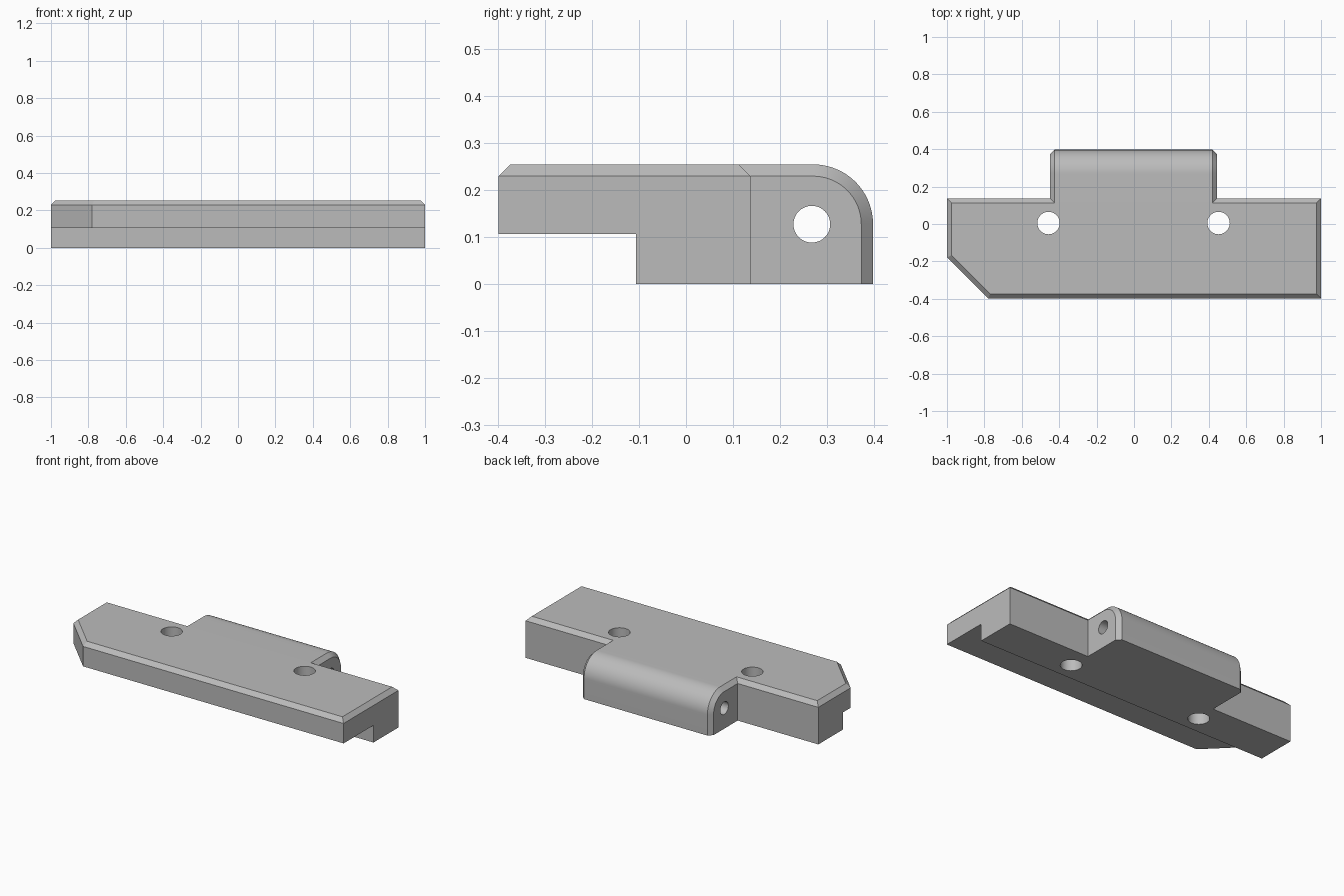
import bpy, bmesh, math

cube = bpy.data.objects.get("Cube")
if cube:
    bpy.data.objects.remove(cube, do_unlink=True)

grey = bpy.data.materials.new("light_grey")
grey.use_nodes = True
grey.diffuse_color = (0.5, 0.5, 0.5, 1)
grey.node_tree.nodes["Principled BSDF"].inputs["Base Color"].default_value = (0.5, 0.5, 0.5, 1)

CHAMFER = 0.025
TOP = 0.254
HALF_DEPTH = 0.398
PLATE_BACK = 0.137
PIN_Y, PIN_Z = 0.27, 0.127


def loft(name, rings):
    """Closed solid through a stack of equal-length rings."""
    bm = bmesh.new()
    loops = [[bm.verts.new(p) for p in ring] for ring in rings]
    for a, b in zip(loops, loops[1:]):
        for i in range(len(a)):
            j = (i + 1) % len(a)
            bm.faces.new((a[i], a[j], b[j], b[i]))
    bm.faces.new(loops[0][::-1])
    bm.faces.new(loops[-1])
    bmesh.ops.recalc_face_normals(bm, faces=bm.faces)
    mesh = bpy.data.meshes.new(name)
    bm.to_mesh(mesh)
    bm.free()
    mesh.materials.append(grey)
    obj = bpy.data.objects.new(name, mesh)
    bpy.context.collection.objects.link(obj)
    return obj


def combine(target, other, operation):
    """Apply an exact boolean and discard the operand."""
    mod = target.modifiers.new(operation.title(), 'BOOLEAN')
    mod.solver = 'EXACT'
    mod.operation = operation
    mod.object = other
    bpy.context.view_layer.objects.active = target
    bpy.ops.object.modifier_apply(modifier=mod.name)
    bpy.data.objects.remove(other, do_unlink=True)


def circle(radius, sides=48):
    return [(radius * math.cos(math.tau * i / sides),
             radius * math.sin(math.tau * i / sides)) for i in range(sides)]


def plate_outline(inset, z):
    """Rectangle with one front corner cut at 45 degrees."""
    x, front, back = 1 - inset, inset - HALF_DEPTH, PLATE_BACK - inset
    cut = -1.178 + math.sqrt(2) * inset
    return [(p, q, z) for p, q in ((cut - front, front), (x, front), (x, back),
                                   (-x, back), (-x, cut + x))]


def hinge_profile(x, inset):
    """Side profile of the hinge block with its rounded top back edge."""
    r = PIN_Z - inset
    arc = [(x, PIN_Y + r * math.sin(t), PIN_Z + r * math.cos(t))
           for t in (math.pi / 2 * i / 24 for i in range(25))]
    return [(x, 0.085, 0), (x, 0.085, PIN_Z + r)] + arc + [(x, PIN_Y + r, 0)]


# Main plate with chamfered top edges
body = loft("hinge_plate", [plate_outline(0, 0),
                            plate_outline(0, TOP - CHAMFER),
                            plate_outline(CHAMFER, TOP)])

# Step under the front, along the full length
step = [(-0.6, -0.2), (-0.106, -0.2), (-0.106, 0.106), (-0.6, 0.106)]
combine(body, loft("step_cutter", [[(x, y, z) for y, z in step] for x in (-1.2, 1.2)]),
        'DIFFERENCE')

# Hinge block with chamfered ends
left, right = 0.444, -0.449
combine(body, loft("hinge_block", [hinge_profile(right, CHAMFER),
                                   hinge_profile(right + CHAMFER, 0),
                                   hinge_profile(left - CHAMFER, 0),
                                   hinge_profile(left, CHAMFER)]), 'UNION')

# Two vertical screw holes
for cx in (-0.457, 0.452):
    rings = [[(cx + a, 0.005 + b, z) for a, b in circle(0.06)] for z in (-0.1, 0.4)]
    combine(body, loft("screw_hole_cutter", rings), 'DIFFERENCE')

# Pin bore through the hinge block
rings = [[(x, PIN_Y - 0.003 + a, PIN_Z + b) for a, b in circle(0.039)] for x in (-0.6, 0.6)]
combine(body, loft("pin_bore_cutter", rings), 'DIFFERENCE')

# Smooth curved walls, crisp edges elsewhere
bpy.ops.object.select_all(action='DESELECT')
body.select_set(True)
bpy.context.view_layer.objects.active = body
bpy.ops.object.shade_smooth_by_angle(angle=math.radians(25))
